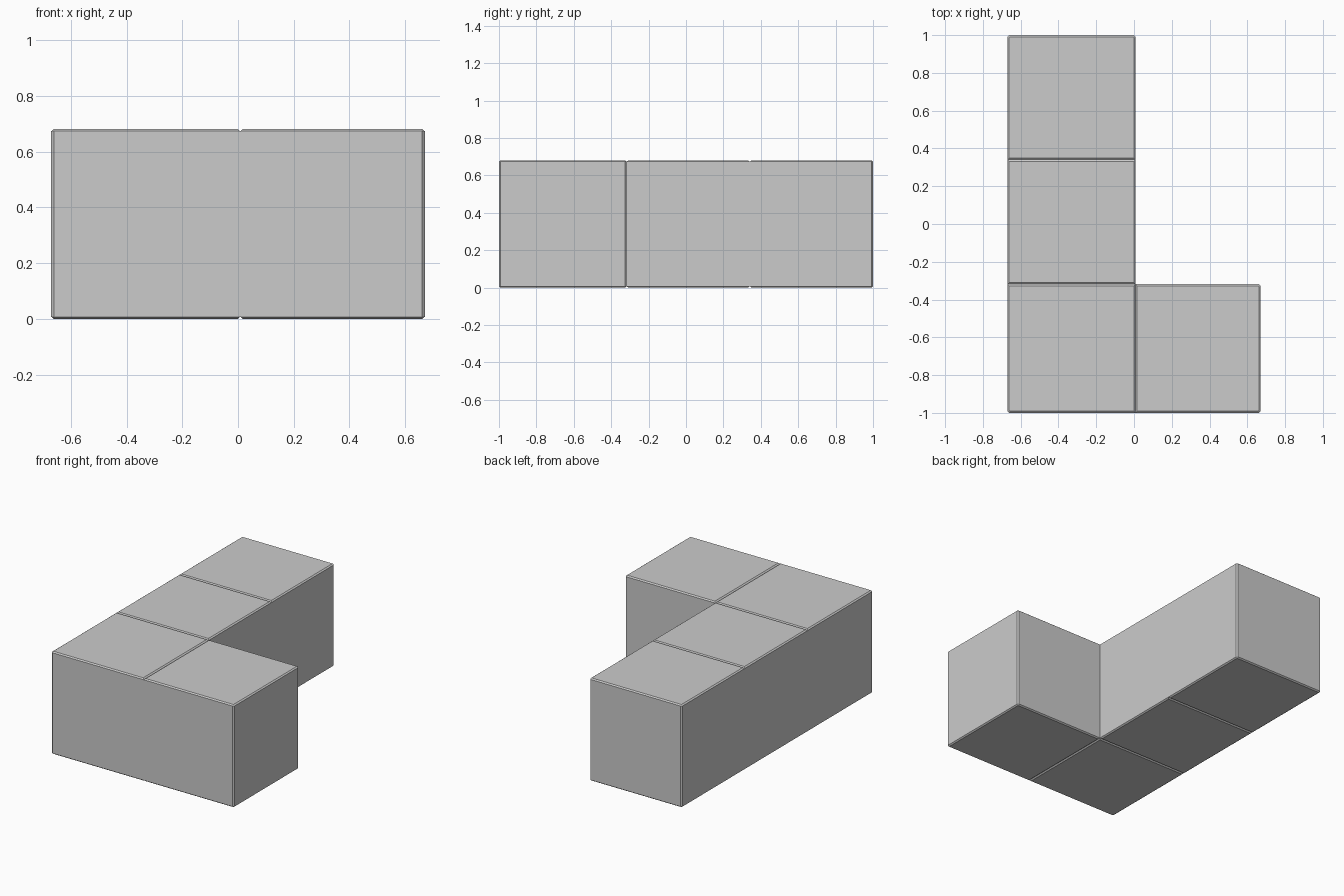
import bpy, bmesh

if "Cube" in bpy.data.objects:
    bpy.data.objects.remove(bpy.data.objects["Cube"])

XS = [-0.67, 0.008, 0.67]
YS = [-1.0, -0.318, 0.341, 1.0]
CELLS = [(0, 0), (0, 1), (0, 2), (1, 0)]
HEIGHT, RIM, STEP = 0.68, 0.009, 0.007

bm = bmesh.new()


def quad(points):
    bm.faces.new([bm.verts.new(p) for p in points])


# L-shaped shell made of four cells, with walls only on the outside
for i, j in CELLS:
    x0, x1, y0, y1 = XS[i], XS[i + 1], YS[j], YS[j + 1]
    corners = [(x0, y0), (x1, y0), (x1, y1), (x0, y1)]
    z0, z1 = STEP, HEIGHT - STEP
    for z in (z0, z1):
        quad([(x, y, z) for x, y in corners])
    for k, (di, dj) in enumerate([(0, -1), (1, 0), (0, 1), (-1, 0)]):
        if (i + di, j + dj) not in CELLS:
            a, b = corners[k], corners[(k + 1) % 4]
            quad([(*a, z0), (*b, z0), (*b, z1), (*a, z1)])
bmesh.ops.remove_doubles(bm, verts=bm.verts[:], dist=1e-4)
bmesh.ops.recalc_face_normals(bm, faces=bm.faces[:])
bm.normal_update()

# Narrow chamfer on the outer vertical corners
corner_edges = [e for e in bm.edges
                if abs(e.verts[0].co.z - e.verts[1].co.z) > 0.1
                and e.is_convex and e.calc_face_angle(0) > 1]
bmesh.ops.bevel(bm, geom=corner_edges, offset=RIM, segments=1,
                affect='EDGES', profile=0.5)
bm.normal_update()

# Chamfered panels on top and bottom, leaving fine seams between cells
panels = [f for f in bm.faces if abs(f.normal.z) > 0.9]
bmesh.ops.inset_individual(bm, faces=panels, thickness=RIM, depth=STEP,
                           use_even_offset=True)

mesh = bpy.data.meshes.new("l_block")
bm.to_mesh(mesh)
bm.free()
bpy.context.collection.objects.link(bpy.data.objects.new("l_block", mesh))
